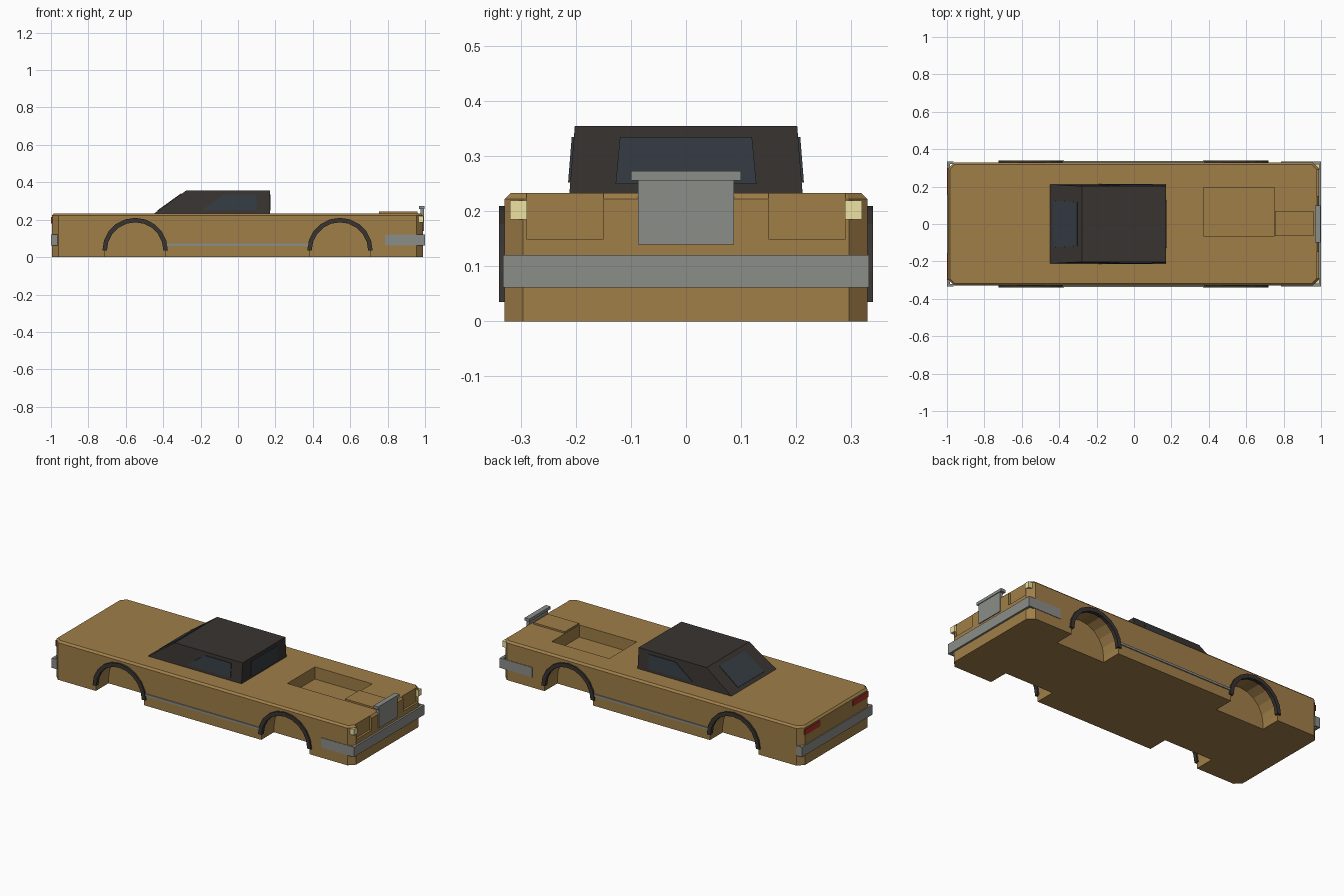
import bpy, bmesh, math
from mathutils import Vector

if "Cube" in bpy.data.objects:
    bpy.data.objects.remove(bpy.data.objects["Cube"])


def material(name, *rgb):
    m = bpy.data.materials.new(name)
    m.diffuse_color = (*rgb, 1)
    m.use_nodes = True
    m.node_tree.nodes["Principled BSDF"].inputs["Base Color"].default_value = m.diffuse_color
    return m


PAINT = material("tan_paint", 0.35, 0.21, 0.065)
ROOF = material("dark_roof", 0.04, 0.034, 0.031)
GLASS = material("dark_glass", 0.035, 0.046, 0.055)
CHROME = material("grey_metal", 0.26, 0.27, 0.25)
LAMP = material("cream_lamp", 0.85, 0.76, 0.36)
RED = material("red_lamp", 0.4, 0.03, 0.02)


def loft(name, lower, upper, mat):
    """Solid between two matching outlines of 3D points."""
    bm = bmesh.new()
    a = [bm.verts.new(p) for p in lower]
    b = [bm.verts.new(p) for p in upper]
    bm.faces.new(a)
    bm.faces.new(b)
    for i in range(len(a)):
        j = (i + 1) % len(a)
        bm.faces.new((a[i], a[j], b[j], b[i]))
    bmesh.ops.recalc_face_normals(bm, faces=bm.faces)
    me = bpy.data.meshes.new(name)
    bm.to_mesh(me)
    bm.free()
    if mat:
        me.materials.append(mat)
    ob = bpy.data.objects.new(name, me)
    bpy.context.collection.objects.link(ob)
    return ob


def prism_y(name, pts, y0, y1, mat):
    return loft(name, [(x, y0, z) for x, z in pts], [(x, y1, z) for x, z in pts], mat)


def prism_z(name, pts, z0, z1, mat):
    return loft(name, [(x, y, z0) for x, y in pts], [(x, y, z1) for x, y in pts], mat)


def box(name, x0, x1, y0, y1, z0, z1, mat):
    return prism_z(name, [(x0, y0), (x1, y0), (x1, y1), (x0, y1)], z0, z1, mat)


def arc(cx, cz, r, n=10):
    return [(cx + r * math.cos(math.pi * i / n), cz + r * math.sin(math.pi * i / n))
            for i in range(n + 1)]


def outline(x0, x1, y, c):
    return [(x0 + c, -y), (x1 - c, -y), (x1, -y + c), (x1, y - c),
            (x1 - c, y), (x0 + c, y), (x0, y - c), (x0, -y + c)]


def panel(name, pts, push, mat):
    """Thin plate on a sloped face, raised along a push vector."""
    push = Vector(push)
    return loft(name, [Vector(p) - push for p in pts], [Vector(p) + push for p in pts], mat)


# Body shell with clipped corners and a small bevel round the top edge
body = prism_z("body", outline(-0.995, 0.989, 0.33, 0.034), 0, 0.233, PAINT)
bm = bmesh.new()
bm.from_mesh(body.data)
top = [e for e in bm.edges if all(v.co.z > 0.2 for v in e.verts)]
bmesh.ops.bevel(bm, geom=top, offset=0.011, segments=1, affect='EDGES')
bm.to_mesh(body.data)
bm.free()

# Wheel wells, engine opening and headlamp recesses cut from the body
WHEELS = (-0.55, 0.545)
cutters = [box("engine_cut", 0.372, 0.752, -0.065, 0.195, 0.16, 0.3, None)]
for s in (-1, 1):
    cutters.append(box("recess_cut", 0.976, 1.05, *sorted((s * 0.15, s * 0.29)), 0.15, 0.3, None))
    for cx in WHEELS:
        well = [(cx + 0.16, -0.1)] + arc(cx, 0.035, 0.16) + [(cx - 0.16, -0.1)]
        cutters.append(prism_y("well_cut", well, s * 0.21, s * 0.4, None))
bpy.context.view_layer.objects.active = body
for c in cutters:
    c.hide_render = True
    m = body.modifiers.new("cut", 'BOOLEAN')
    m.operation, m.solver, m.object = 'DIFFERENCE', 'EXACT', c
    bpy.ops.object.modifier_apply(modifier=m.name)
    bpy.data.objects.remove(c)

# Raised strip on the hood
box("hood_strip", 0.754, 0.96, -0.065, 0.07, 0.225, 0.243, PAINT)

# Cabin, narrowing a little towards the roof
prof = [(-0.45, 0.232), (0.172, 0.232), (0.172, 0.355), (-0.278, 0.355)]


def side_y(z):
    return 0.212 - (z - 0.232) * 0.08


loft("cabin", [(x, -side_y(z), z) for x, z in prof], [(x, side_y(z), z) for x, z in prof], ROOF)

# Windows
panel("windshield", [(0.172, -0.128, 0.25), (0.172, 0.128, 0.25),
                     (0.172, 0.12, 0.335), (0.172, -0.12, 0.335)], (0.003, 0, 0), GLASS)
panel("rear_window", [(-0.43, -0.125, 0.246), (-0.43, 0.125, 0.246),
                      (-0.303, 0.118, 0.337), (-0.303, -0.118, 0.337)], (-0.002, 0, 0.003), GLASS)
glass = [(-0.19, 0.252), (0.10, 0.252), (0.10, 0.335), (-0.075, 0.335)]

for s in (-1, 1):
    side = "left" if s > 0 else "right"
    panel(side + "_window", [(x, s * side_y(z), z) for x, z in glass], (0, s * 0.004, 0), GLASS)

    # Wheel arch trims and side moulding
    for cx, end in zip(WHEELS, ("rear", "front")):
        ring = arc(cx, 0.035, 0.175) + arc(cx, 0.035, 0.151)[::-1]
        prism_y(f"{side}_{end}_arch_trim", ring, s * 0.318, s * 0.34, ROOF)
    box(side + "_moulding", -0.385, 0.38, *sorted((s * 0.325, s * 0.336)), 0.06, 0.073, CHROME)

    # Corner lamps and tail lamps
    box(side + "_corner_lamp", 0.95, 0.992, *sorted((s * 0.289, s * 0.32)), 0.185, 0.22, LAMP)
    box(side + "_tail_lamp", -0.999, -0.985, *sorted((s * 0.155, s * 0.30)), 0.18, 0.214, RED)

# Wrap-round bumpers
for name, e, tip in (("front_bumper", 1.0, 0.785), ("rear_bumper", -1.0, -0.965)):
    i = e - math.copysign(0.016, e)
    u = [(tip, -0.333), (e, -0.333), (e, 0.333), (tip, 0.333),
         (tip, 0.322), (i, 0.322), (i, -0.322), (tip, -0.322)]
    prism_z(name, u, 0.062, 0.121, CHROME)

# Upright grille with a wider cap
box("grille", 0.975, 0.994, -0.087, 0.087, 0.14, 0.258, CHROME)
box("grille_cap", 0.967, 0.998, -0.1, 0.1, 0.256, 0.273, CHROME)
